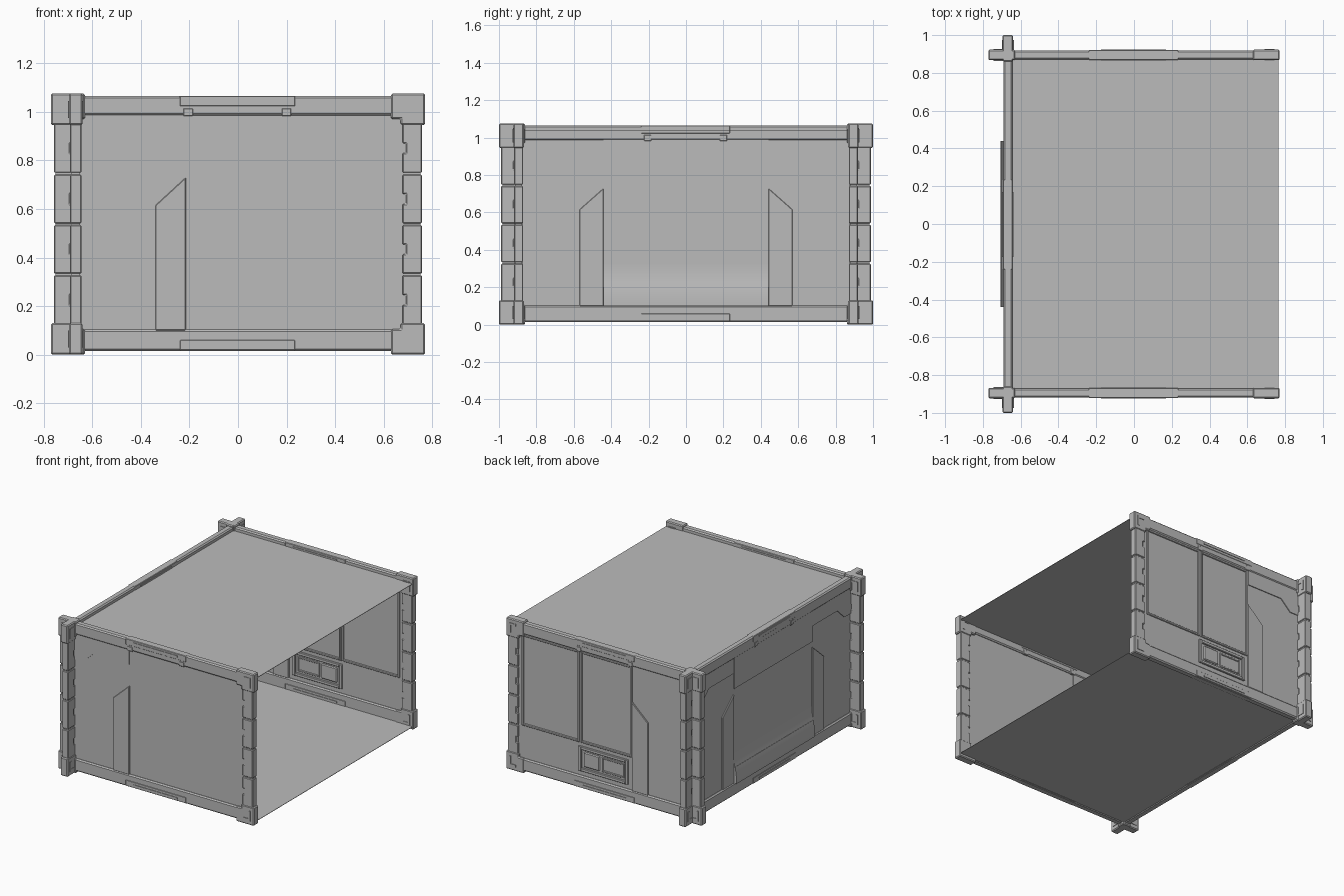
import bpy
import bmesh
from mathutils import Vector

default = bpy.data.objects.get("Cube")
if default:
    bpy.data.objects.remove(default, do_unlink=True)

# One flat colour for everything
grey = bpy.data.materials.new("plain_grey")
grey.use_nodes = True
colour = (0.5, 0.5, 0.5, 1)
grey.diffuse_color = colour
grey.node_tree.nodes["Principled BSDF"].inputs["Base Color"].default_value = colour

# Each wall maps (along, outward, height) to world space
WALLS = {
    "front": lambda u, w, z: Vector((u, -0.895 - w, z)),
    "back": lambda u, w, z: Vector((u, 0.895 + w, z)),
    "side": lambda u, w, z: Vector((-0.668 - w, u, z)),
}


def solid(name, start, end, bevel=0.0):
    """Join two matching outlines into a closed solid."""
    bm = bmesh.new()
    rings = [[bm.verts.new(p) for p in ring] for ring in (start, end)]
    for ring in rings:
        bm.faces.new(ring)
    count = len(start)
    for i in range(count):
        j = (i + 1) % count
        bm.faces.new((rings[0][i], rings[0][j], rings[1][j], rings[1][i]))
    bmesh.ops.recalc_face_normals(bm, faces=bm.faces)
    mesh = bpy.data.meshes.new(name)
    bm.to_mesh(mesh)
    bm.free()
    mesh.materials.append(grey)
    obj = bpy.data.objects.new(name, mesh)
    bpy.context.collection.objects.link(obj)
    if bevel:
        mod = obj.modifiers.new("edge_bevel", "BEVEL")
        mod.width = bevel
        mod.segments = 1
    return obj


def rect(left, right, low, high):
    return [(left, low), (right, low), (right, high), (left, high)]


def plate(wall, part, outline, inner, outer, bevel=0.0):
    """Extrude an (along, height) outline through the wall thickness."""
    place = WALLS[wall]
    return solid(f"{wall}_{part}", [place(u, inner, z) for u, z in outline],
                 [place(u, outer, z) for u, z in outline], bevel)


def both(wall, part, outline, depth, bevel=0.0):
    return plate(wall, part, outline, -depth, depth, bevel)


def flip(outline, sign):
    return [(u * sign, z) for u, z in outline]


def frame(wall, part, left, right, low, high, bar, depth):
    both(wall, part + "_left", rect(left, left + bar, low, high), depth, 0.003)
    both(wall, part + "_right", rect(right - bar, right, low, high), depth, 0.003)
    both(wall, part + "_bottom", rect(left + bar, right - bar, low, low + bar), depth, 0.003)
    both(wall, part + "_top", rect(left + bar, right - bar, high - bar, high), depth, 0.003)


PANEL, BEAM = 0.012, 0.024


def wall_structure(wall, end):
    both(wall, "panel", rect(0.08 - end, end - 0.08, 0.09, 0.99), PANEL)

    # Long beams with a raised central block and grip bar
    for part, low, high, block, grip in (("bottom", 0.015, 0.103, 0.018, 0.032),
                                         ("top", 0.985, 1.065, 1.022, 1.04)):
        both(wall, part + "_beam", rect(0.1 - end, end - 0.1, low, high), BEAM, 0.008)
        both(wall, part + "_beam_block", rect(-0.24, 0.235, block, block + 0.043), BEAM + 0.002, 0.003)
        both(wall, part + "_grip", rect(-0.175, 0.17, grip, grip + 0.011), BEAM + 0.006)

    # Latches hanging below the top beam
    for u in (-0.205, 0.2):
        both(wall, "latch", rect(u - 0.02, u + 0.02, 0.982, 1.015), BEAM + 0.002, 0.003)

    for sign, side in ((-1, "left"), (1, "right")):
        # Post core and notched segments
        inner, outer = end - 0.093, end - 0.012
        both(wall, side + "_post_core",
             flip(rect(inner + 0.006, outer - 0.006, 0.09, 0.99), sign), BEAM - 0.006)
        levels = (0.12, 0.33, 0.537, 0.745, 0.955)
        for low, high in zip(levels, levels[1:]):
            mid, gap = (low + high) / 2, 0.004
            outline = [(inner, low + gap), (outer, low + gap), (outer, high - gap),
                       (inner, high - gap), (inner, mid + 0.02), (inner + 0.015, mid + 0.02),
                       (inner + 0.015, mid - 0.02), (inner, mid - 0.02)]
            both(wall, side + "_post_segment", flip(outline, sign), BEAM, 0.004)

        # Angled corner brackets, the lower one mirrored to make the upper
        arm, leg = end - 0.14, end - 0.1
        bracket = [(arm, 0), (end, 0), (end, 0.13), (leg, 0.13), (leg, 0.105), (arm, 0.105)]
        hook = [(leg + 0.02, 0.03), (end - 0.025, 0.03), (end - 0.025, 0.1),
                (end - 0.04, 0.1), (end - 0.04, 0.045), (leg + 0.02, 0.045)]
        for part, turn in (("lower", lambda z: z), ("upper", lambda z: 1.075 - z)):
            for detail, shape, depth, bevel in (("bracket", bracket, 0.028, 0.006),
                                                ("hook", hook, 0.032, 0)):
                both(wall, f"{side}_{part}_{detail}",
                     flip([(u, turn(z)) for u, z in shape], sign), depth, bevel)


def fin(wall, tall, short, sign):
    outline = [(tall, 0.1), (short, 0.1), (short, 0.615), (tall, 0.73)]
    both(wall, "fin", flip(outline, sign), 0.021, 0.003)


def stepped_plate(wall, far, near, sign):
    outline = [(far, 0.805), (far - 0.1, 0.805), (far - 0.18, 0.88),
               (near, 0.88), (near, 0.99), (far, 0.99)]
    both(wall, "stepped_plate", flip(outline, sign), PANEL + 0.006)


# Walls
for wall, end in (("front", 0.77), ("back", 0.77), ("side", 1.0)):
    wall_structure(wall, end)

# Front and back share a fin and a stepped plate at one end
for wall in ("front", "back"):
    fin(wall, 0.215, 0.34, -1)
    stepped_plate(wall, 0.68, 0.217, -1)

# Side wall: mirrored fins and plates, header and rounded ledge
for sign in (-1, 1):
    fin("side", 0.44, 0.57, sign)
    stepped_plate("side", 0.9, 0.44, sign)
both("side", "header", rect(-0.44, 0.44, 0.77, 0.99), PANEL + 0.008)
steps = [i / 8 for i in range(9)]
ledge = [(0.012 + 0.012 * t * t, 0.325 - 0.11 * t) for t in steps]
ledge += [(0.026 + 0.012 * (1 - (1 - t) ** 2), 0.215 - 0.115 * t) for t in steps]
section = ledge + [(-w, z) for w, z in reversed(ledge)]
side = WALLS["side"]
rounded = solid("side_rounded_ledge", [side(-0.44, w, z) for w, z in section],
                [side(0.44, w, z) for w, z in section])
bpy.context.view_layer.objects.active = rounded
rounded.select_set(True)
bpy.ops.object.shade_smooth_by_angle()
rounded.select_set(False)

# Back wall: two framed windows and a control box
frame("back", "outer_window", 0.198, 0.655, 0.335, 0.985, 0.016, 0.02)
frame("back", "inner_window", -0.215, 0.194, 0.335, 0.985, 0.016, 0.02)
frame("back", "control_box", -0.185, 0.205, 0.135, 0.31, 0.022, 0.024)
frame("back", "control_screen", -0.15, 0.025, 0.17, 0.275, 0.012, 0.018)
both("back", "control_button", rect(0.04, 0.165, 0.17, 0.275), 0.022, 0.006)

# Thin floor and roof sheets
for name, z in (("floor", 0.02), ("roof", 1.035)):
    corners = rect(-0.685, 0.765, -0.9, 0.9)
    solid(name, [Vector((x, y, z)) for x, y in corners],
          [Vector((x, y, z + 0.003)) for x, y in corners])
